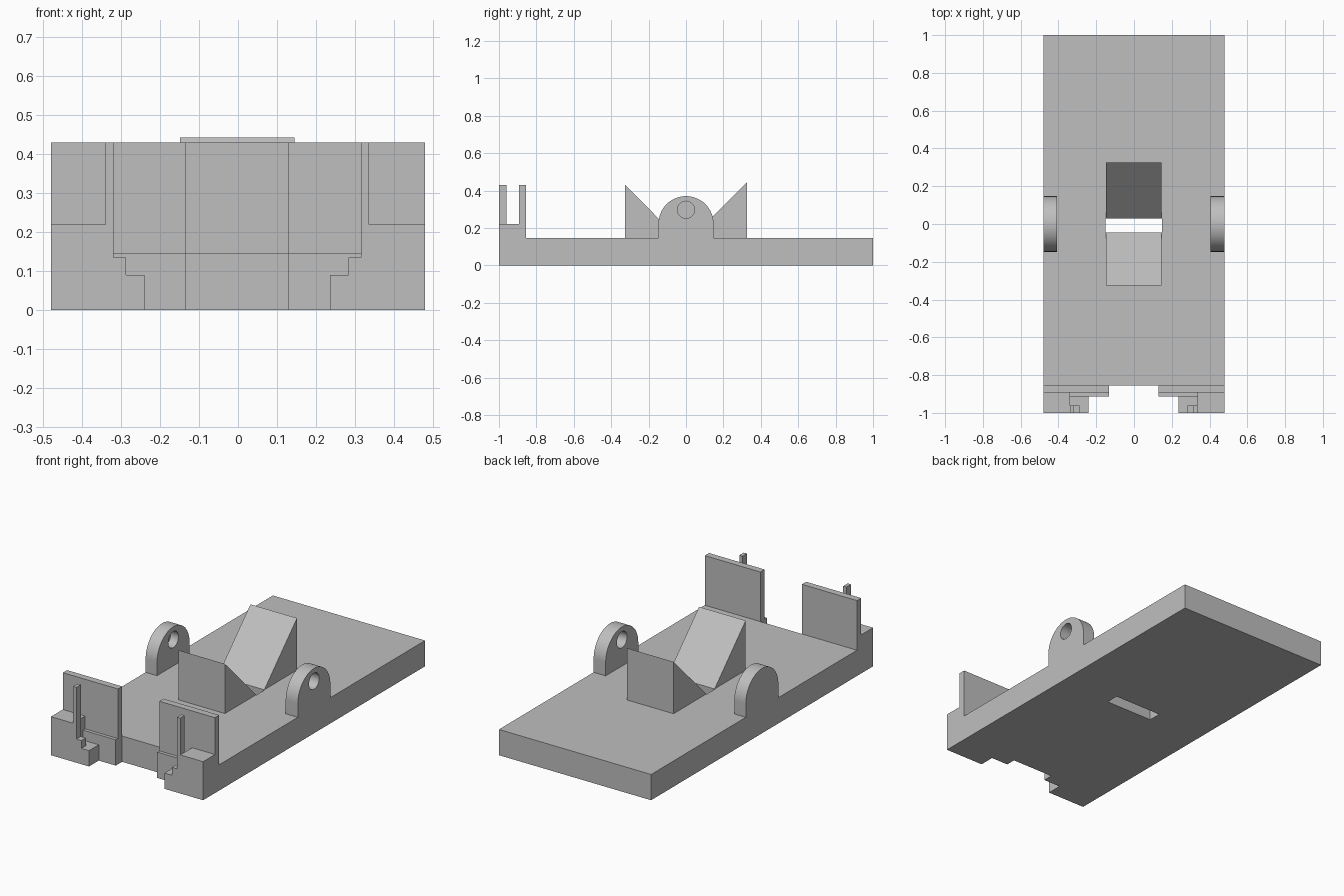
import bpy, bmesh
from math import sin, cos, pi, radians
from mathutils import Vector

cube = bpy.data.objects.get("Cube")
if cube:
    bpy.data.objects.remove(cube, do_unlink=True)

grey = bpy.data.materials.new("plain grey")
grey.use_nodes = True
colour = (0.52, 0.52, 0.52, 1)
grey.diffuse_color = colour
grey.node_tree.nodes["Principled BSDF"].inputs["Base Color"].default_value = colour

MID = -0.002      # centre line of the fittings
TOP = 0.147       # top of the base
WALL = 0.43       # top of the front walls


def prism(name, profile, axis, lo, hi):
    """Extrude a closed profile along x (profile in y, z) or y (profile in x, z)."""
    bm = bmesh.new()
    place = (lambda p: (lo, *p)) if axis == "x" else (lambda p: (p[0], lo, p[1]))
    face = bm.faces.new([bm.verts.new(place(p)) for p in profile])
    new = bmesh.ops.extrude_face_region(bm, geom=[face])["geom"]
    step = Vector((hi - lo, 0, 0)) if axis == "x" else Vector((0, hi - lo, 0))
    bmesh.ops.translate(bm, vec=step, verts=[g for g in new if isinstance(g, bmesh.types.BMVert)])
    bmesh.ops.recalc_face_normals(bm, faces=bm.faces)
    mesh = bpy.data.meshes.new(name)
    bm.to_mesh(mesh)
    bm.free()
    mesh.materials.append(grey)
    ob = bpy.data.objects.new(name, mesh)
    bpy.context.collection.objects.link(ob)
    return ob


def box(name, x, y, z):
    return prism(name, [(y[0], z[0]), (y[1], z[0]), (y[1], z[1]), (y[0], z[1])], "x", *x)


def activate(ob):
    bpy.ops.object.select_all(action="DESELECT")
    ob.select_set(True)
    bpy.context.view_layer.objects.active = ob


def cut(ob, cutter):
    cutter.hide_render = True
    mod = ob.modifiers.new("cut", "BOOLEAN")
    mod.operation, mod.solver, mod.object = "DIFFERENCE", "EXACT", cutter
    activate(ob)
    bpy.ops.object.modifier_apply(modifier=mod.name)
    bpy.data.objects.remove(cutter, do_unlink=True)


def arc(radius, z, start, end, count):
    angles = [start + (end - start) * i / count for i in range(count + 1)]
    return [(radius * cos(a), z + radius * sin(a)) for a in angles]


# Base slab with a slot through the middle
base = box("base", (-0.48, 0.48), (-0.855, 1), (0, TOP))
cut(base, box("slot_cutter", (MID - 0.15, MID + 0.15), (-0.045, 0.03), (-0.1, 0.3)))

# Two wedges sloping down to the slot
prism("front_wedge", [(-0.325, TOP), (-0.045, TOP), (-0.325, WALL)], "x", MID - 0.147, MID + 0.147)
prism("rear_wedge", [(0.325, TOP), (0.03, TOP), (0.325, 0.443)], "x", MID - 0.147, MID + 0.147)

for side, label in ((1, "left"), (-1, "right")):
    def span(a, b):
        return sorted((MID + side * a, side * b if b == 0.48 else MID + side * b))

    # Round pivot ear: bored through on the left, blind from inside on the right
    profile = [(-0.147, TOP), (0.147, TOP)] + arc(0.147, 0.223, 0, pi, 40)
    ear = prism(label + "_pivot_ear", profile, "x", *span(0.406, 0.48))
    depth = 0.6 if side > 0 else 0.455
    bore = arc(0.046, 0.297, 0, 2 * pi, 32)[:-1]
    cut(ear, prism("bore_cutter", bore, "x", *span(0.35, depth)))
    activate(ear)
    bpy.ops.object.shade_smooth_by_angle(angle=radians(30))

    # Front holder: wall, ledge, outer block and channel floor
    box(label + "_wall", span(0.131, 0.48), (-0.893, -0.855), (0, WALL))
    box(label + "_ledge", span(0.131, 0.338), (-0.912, -0.893), (0, TOP))
    box(label + "_outer_block", span(0.338, 0.48), (-1, -0.893), (0, 0.22))
    box(label + "_channel_floor", span(0.238, 0.338), (-0.96, -0.912), (0, 0.09))

    # Stepped front lip with its tall post
    steps = [(0.238, 0), (0.338, 0), (0.338, WALL), (0.318, WALL),
             (0.318, 0.135), (0.286, 0.135), (0.286, 0.09), (0.238, 0.09)]
    prism(label + "_lip", [(MID + side * x, z) for x, z in steps], "y", -1, -0.96)
